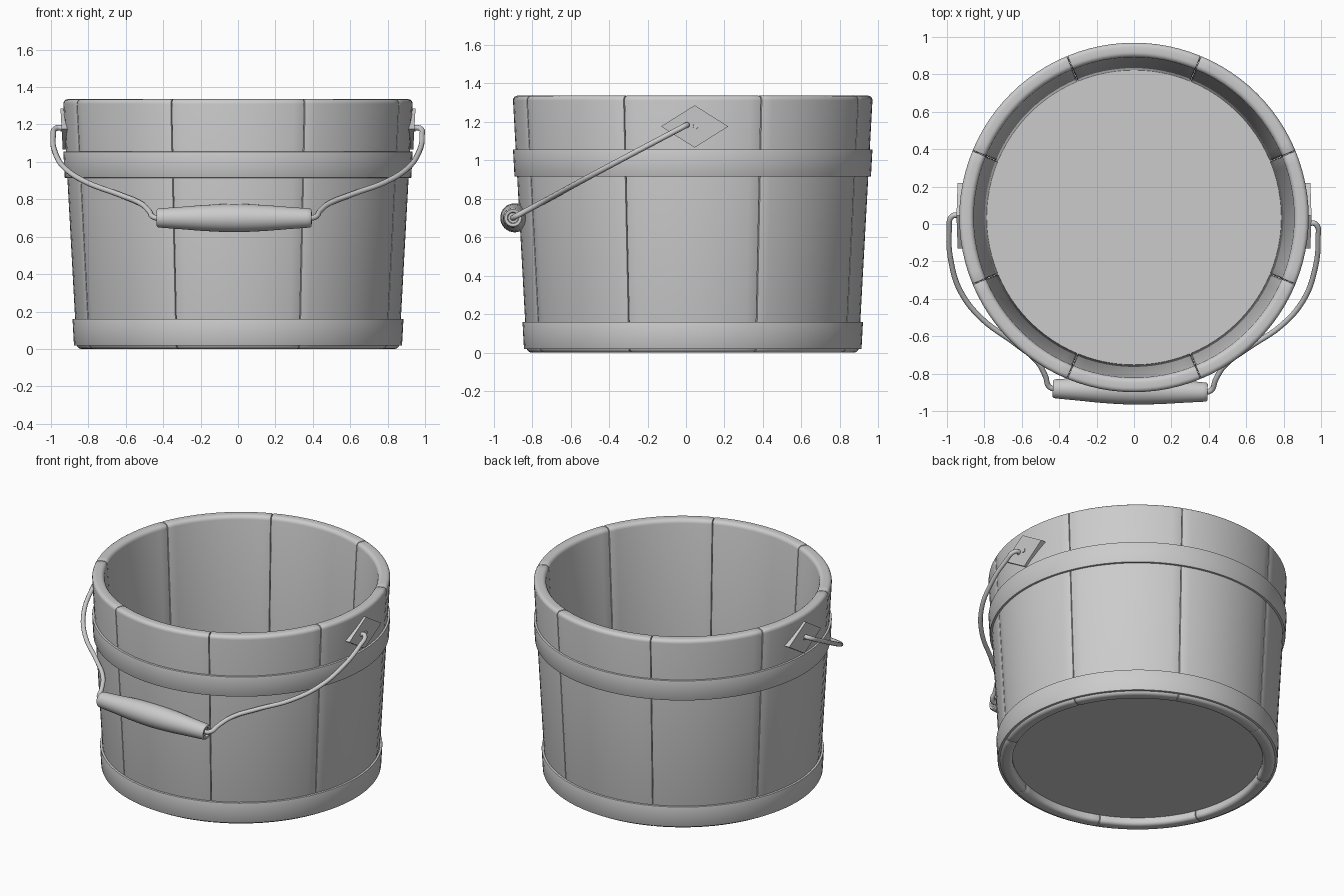
import bpy, bmesh
from math import sin, cos, pi, radians
from mathutils import Vector, Matrix

if "Cube" in bpy.data.objects:
    bpy.data.objects.remove(bpy.data.objects["Cube"])

CY = 0.035            # bucket axis offset in y
H = 1.335
def r_out(z): return 0.862 + 0.055 * z
def r_in(z): return 0.782 + 0.057 * z


def finish(bm, name, angle=35):
    bmesh.ops.recalc_face_normals(bm, faces=bm.faces)
    me = bpy.data.meshes.new(name)
    bm.to_mesh(me)
    bm.free()
    for p in me.polygons:
        p.use_smooth = True
    me.set_sharp_from_angle(angle=radians(angle))
    ob = bpy.data.objects.new(name, me)
    bpy.context.collection.objects.link(ob)
    return ob


def sweep(bm, profile, a0, a1, n, closed_turn):
    """Revolve a closed (r, z) profile about z between two angles."""
    count = n if closed_turn else n + 1
    rings = []
    for i in range(count):
        a = a0 + (a1 - a0) * i / n
        rings.append([bm.verts.new((r * cos(a), r * sin(a), z)) for r, z in profile])
    m = len(profile)
    for i in range(n):
        A, B = rings[i], rings[(i + 1) % count]
        for j in range(m):
            k = (j + 1) % m
            bm.faces.new((A[j], A[k], B[k], B[j]))
    return rings


def rounded(corners, rad, seg=4):
    """Round the corners of a closed profile."""
    out = []
    for i, c in enumerate(corners):
        c = Vector(c)
        p = c + (Vector(corners[i - 1]) - c).normalized() * rad
        q = c + (Vector(corners[(i + 1) % len(corners)]) - c).normalized() * rad
        o = p + q - c
        for s in range(seg + 1):
            t = s / seg * pi / 2
            v = o + (p - o) * cos(t) + (q - o) * sin(t)
            out.append((v.x, v.y))
    return out


# Eight wooden staves with rounded rims and softened seams
stave_profile = rounded([(r_in(0), 0), (r_out(0), 0), (r_out(H), H), (r_in(H), H)], 0.025)
for i in range(8):
    bm = bmesh.new()
    mid, half = i * pi / 4, pi / 8 - 0.001
    rings = sweep(bm, stave_profile, mid - half, mid + half, 12, False)
    caps = [bm.faces.new(rings[0]), bm.faces.new(rings[-1])]
    edges = [e for f in caps for e in f.edges]
    bmesh.ops.bevel(bm, geom=edges, offset=0.007, segments=2, profile=0.5, affect='EDGES')
    finish(bm, f"stave_{i + 1}").location.y = CY

# Two hoops
for name, z0, z1 in (("lower_hoop", 0.018, 0.16), ("upper_hoop", 0.915, 1.055)):
    bm = bmesh.new()
    prof = rounded([(r_out(z0) - 0.01, z0), (r_out(z0) + 0.014, z0),
                    (r_out(z1) + 0.014, z1), (r_out(z1) - 0.01, z1)], 0.003, 2)
    sweep(bm, prof, 0, 2 * pi, 96, True)
    finish(bm, name).location.y = CY

# Floor disc, recessed from below
bm = bmesh.new()
bmesh.ops.create_cone(bm, cap_ends=True, segments=96, radius1=0.795, radius2=0.795,
                      depth=0.05, matrix=Matrix.Translation((0, CY, 0.075)))
finish(bm, "floor_disc")

# Diamond ear plates with a small rivet
for side, s in (("right", 1), ("left", -1)):
    bm = bmesh.new()
    pts = [(0.175, 0), (0, 0.11), (-0.175, 0), (0, -0.11)]
    lo, hi = [[bm.verts.new((s * (x + 0.055 * z), 0.045 + y, 1.175 + z)) for y, z in pts]
              for x in (0.905, 0.943)]
    bm.faces.new(lo)
    bm.faces.new(hi)
    for j in range(4):
        k = (j + 1) % 4
        bm.faces.new((lo[j], lo[k], hi[k], hi[j]))
    finish(bm, f"ear_plate_{side}")
    bm = bmesh.new()
    bmesh.ops.create_cone(bm, cap_ends=True, segments=16, radius1=0.015, radius2=0.013, depth=0.02,
                          matrix=Matrix.Translation((s * 0.938, 0.05, 1.175)) @ Matrix.Rotation(s * pi / 2, 4, 'Y'))
    finish(bm, f"rivet_{side}")

# Handle pivot: whole handle is turned very slightly about z
turn = Matrix.Translation((0, 0.03, 0)) @ Matrix.Rotation(-0.022, 4, 'Z') @ Matrix.Translation((0, -0.03, 0))
def handle_y(z): return 0.03 + (z - 1.185) * 1.897

# Bail wires, hooked through the plates and running into the grip
wire = [(0.915, 1.165), (0.945, 1.182), (0.972, 1.180), (0.986, 1.14), (0.972, 1.05), (0.915, 0.965),
        (0.80, 0.892), (0.62, 0.825), (0.50, 0.775), (0.455, 0.735), (0.43, 0.704), (0.36, 0.700)]
for side, s in (("right", 1), ("left", -1)):
    cu = bpy.data.curves.new("wire_path", 'CURVE')
    cu.dimensions = '3D'
    cu.bevel_depth = 0.0145
    cu.bevel_resolution = 3
    cu.use_fill_caps = True
    sp = cu.splines.new('BEZIER')
    sp.resolution_u = 6
    sp.bezier_points.add(len(wire) - 1)
    for bp, (x, z) in zip(sp.bezier_points, wire):
        bp.co = turn @ Vector((s * x, handle_y(z), z))
        bp.handle_left_type = bp.handle_right_type = 'AUTO'
    ob = bpy.data.objects.new(f"bail_wire_{side}", cu)
    bpy.context.collection.objects.link(ob)

# Turned wooden grip, bulging in the middle
half_grip = [(0.0, 0.400), (0.026, 0.400), (0.030, 0.412), (0.044, 0.414), (0.050, 0.407), (0.052, 0.39),
             (0.060, 0.28), (0.069, 0.17), (0.074, 0.07)]
grip = half_grip + [(0.0755, 0.0)] + [(r, -x) for r, x in reversed(half_grip)]
bm = bmesh.new()
n = 32
place = turn @ Matrix.Translation((0, handle_y(0.70), 0.70))
for i in range(n):
    a, b = 2 * pi * i / n, 2 * pi * (i + 1) / n
    for (r0, x0), (r1, x1) in zip(grip, grip[1:]):
        co = [(x0, r0 * cos(a), r0 * sin(a)), (x1, r1 * cos(a), r1 * sin(a)),
              (x1, r1 * cos(b), r1 * sin(b)), (x0, r0 * cos(b), r0 * sin(b))]
        if r0 == 0:
            co.pop()
        elif r1 == 0:
            co.pop(2)
        bm.faces.new([bm.verts.new(place @ Vector(c)) for c in co])
bmesh.ops.remove_doubles(bm, verts=bm.verts, dist=1e-5)
finish(bm, "grip", 50)
